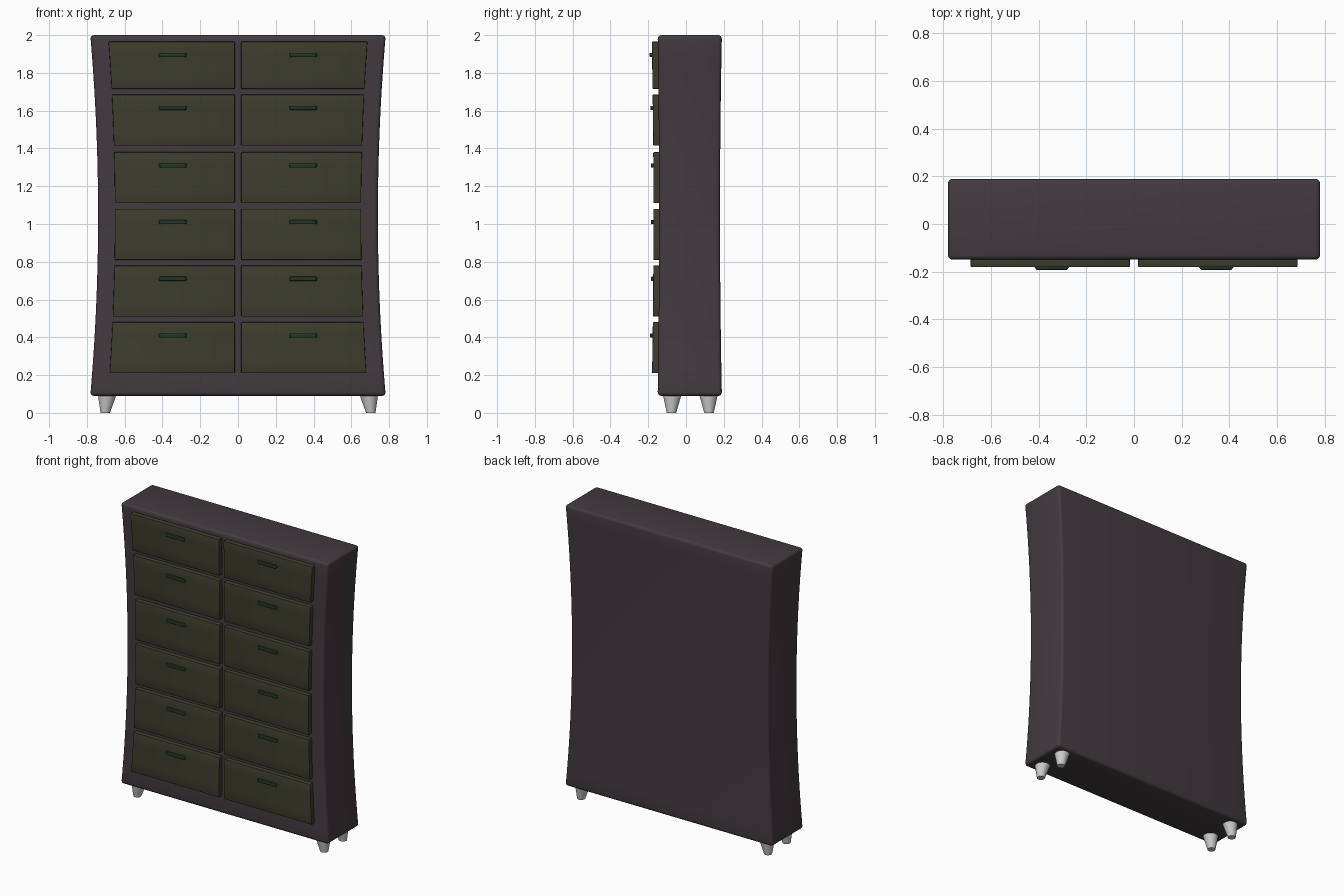
import bpy, bmesh, math
from mathutils import Vector, Matrix

if "Cube" in bpy.data.objects:
    bpy.data.objects.remove(bpy.data.objects["Cube"])


def material(name, rgb):
    m = bpy.data.materials.new(name)
    m.diffuse_color = (*rgb, 1)
    m.use_nodes = True
    m.node_tree.nodes["Principled BSDF"].inputs["Base Color"].default_value = m.diffuse_color
    return m


BODY = material("dark_plum", (0.055, 0.043, 0.051))
FRONT = material("olive", (0.046, 0.046, 0.027))
PULL = material("dark_green", (0.015, 0.04, 0.02))


def waist(z):
    # gentle pinch at mid height
    return 0.947 + 0.053 * ((z - 1.045) / 0.955) ** 2


def finish(bm, name, mat=None, pinch=True, angle=35):
    if pinch:
        for v in bm.verts:
            f = waist(v.co.z)
            # keep the straight inner drawer edges in place
            if abs(v.co.x) > 0.03:
                v.co.x *= f
            v.co.y *= f
    bmesh.ops.recalc_face_normals(bm, faces=bm.faces)
    me = bpy.data.meshes.new(name)
    bm.to_mesh(me)
    bm.free()
    ob = bpy.data.objects.new(name, me)
    bpy.context.collection.objects.link(ob)
    if mat:
        me.materials.append(mat)
    bpy.ops.object.select_all(action='DESELECT')
    ob.select_set(True)
    bpy.context.view_layer.objects.active = ob
    bpy.ops.object.shade_smooth_by_angle(angle=math.radians(angle))
    return ob


def box(lo, hi, bevel, segs, cuts):
    lo, hi = Vector(lo), Vector(hi)
    bm = bmesh.new()
    bmesh.ops.create_cube(bm, size=1, matrix=Matrix.Translation((lo + hi) / 2)
                          @ Matrix.Diagonal((*(hi - lo), 1)))
    bmesh.ops.bevel(bm, geom=bm.edges[:], offset=bevel, segments=segs,
                    profile=0.5, affect='EDGES')
    for i in range(1, cuts + 1):
        z = lo.z + (hi.z - lo.z) * i / (cuts + 1)
        bmesh.ops.bisect_plane(bm, geom=bm.verts[:] + bm.edges[:] + bm.faces[:],
                               plane_co=(0, 0, z), plane_no=(0, 0, 1))
    return bm


# cabinet body
finish(box((-0.782, -0.15, 0.09), (0.782, 0.19, 2.0), 0.02, 4, 19), "cabinet_body", BODY)

# drawers (bottom, top) with pulls, six rows of two
ROWS = [(0.21, 0.48), (0.51, 0.78), (0.81, 1.08), (1.11, 1.38), (1.415, 1.685), (1.715, 1.965)]
for r, (z0, z1) in enumerate(ROWS, 1):
    for side, s in (("left", -1), ("right", 1)):
        a, b = sorted((s * 0.017, s * 0.688))
        finish(box((a, -0.182, z0), (b, -0.13, z1), 0.004, 2, 3),
               f"drawer_{side}_{r}", FRONT)

        # pull: rounded bar with ends tapering towards the front
        zc = z1 - 0.07
        yf = -0.181 * waist(zc)
        bm = bmesh.new()
        bmesh.ops.create_cube(bm, size=1, matrix=Matrix.Translation((s * 0.345, yf - 0.004, zc))
                              @ Matrix.Diagonal((0.156, 0.02, 0.022, 1)))
        for v in bm.verts:
            if v.co.y < yf - 0.004:
                v.co.x += 0.014 if v.co.x < s * 0.345 else -0.014
        bmesh.ops.bevel(bm, geom=bm.edges[:], offset=0.004, segments=2,
                        profile=0.5, affect='EDGES')
        finish(bm, f"pull_{side}_{r}", PULL, pinch=False)

# splayed tapered legs
for side, s in (("left", -1), ("right", 1)):
    for end, y, dy in (("front", -0.073, -0.004), ("back", 0.119, 0.003)):
        bm = bmesh.new()
        bmesh.ops.create_cone(bm, cap_ends=True, segments=32, radius1=0.025, radius2=0.05,
                              depth=0.1, matrix=Matrix.Translation((s * 0.692, y, 0.05)))
        for v in bm.verts:
            if v.co.z < 0.05:
                v.co.x += s * 0.011
                v.co.y += dy
        finish(bm, f"leg_{end}_{side}", pinch=False)
